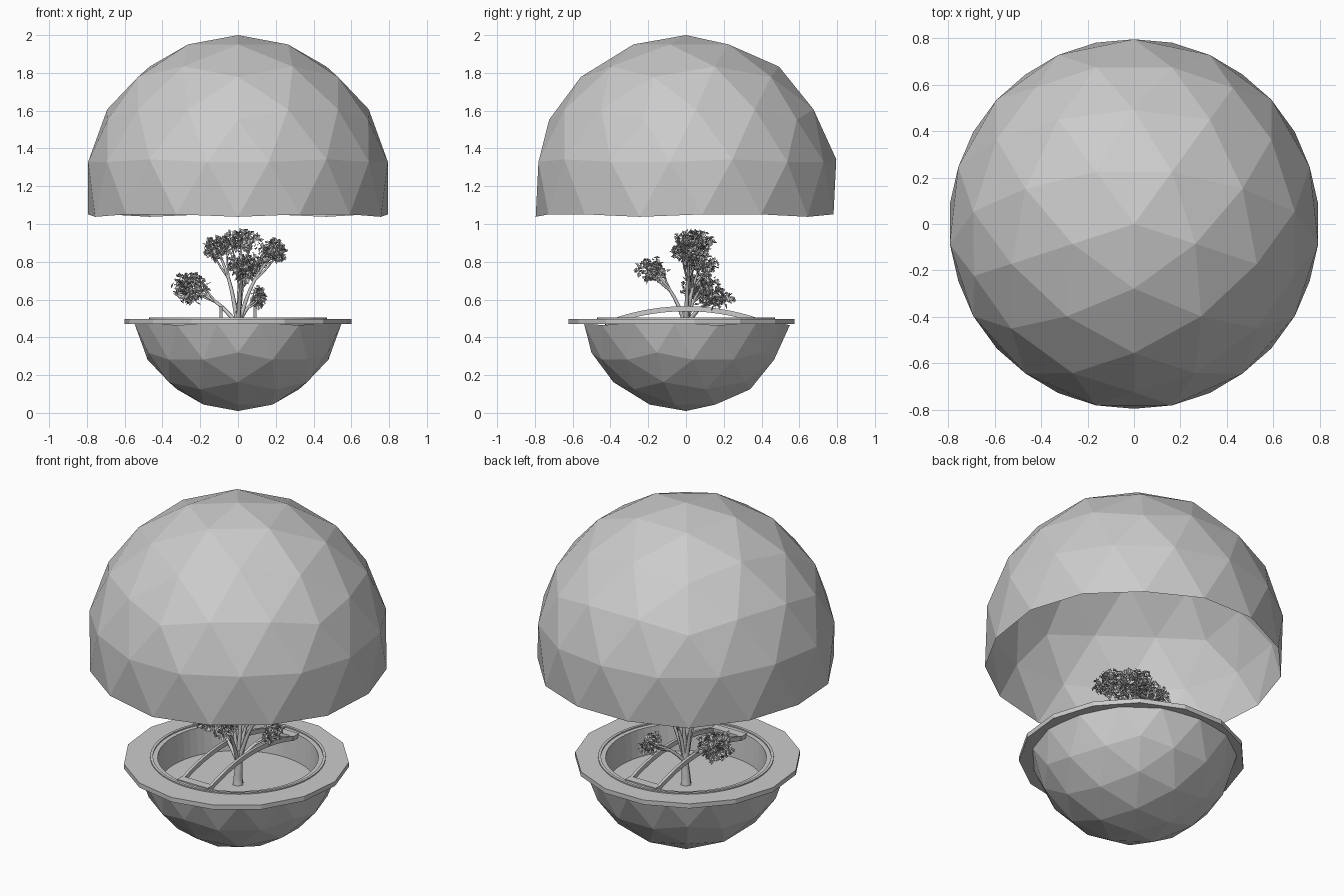
import bpy, bmesh, math, random
from mathutils import Vector, Matrix

random.seed(4)
cube = bpy.data.objects.get("Cube")
if cube:
    bpy.data.objects.remove(cube, do_unlink=True)

grey = bpy.data.materials.new("plain_grey")
grey.use_nodes = True
COLOUR = (0.6, 0.6, 0.6, 1)
grey.diffuse_color = COLOUR
grey.node_tree.nodes["Principled BSDF"].inputs["Base Color"].default_value = COLOUR


def add_mesh(name, bm):
    mesh = bpy.data.meshes.new(name)
    bm.to_mesh(mesh)
    bm.free()
    mesh.materials.append(grey)
    ob = bpy.data.objects.new(name, mesh)
    bpy.context.collection.objects.link(ob)
    return ob


def geodesic(name, radius, centre_z, lowest, flip=1):
    """Three-frequency geodesic shell, kept above a unit height, optionally upside down."""
    base = bmesh.new()
    bmesh.ops.create_icosphere(base, subdivisions=1, radius=1)
    base.transform(Matrix.Rotation(-math.pi / 2, 4, 'Z'))
    bm = bmesh.new()
    n = 3
    for face in base.faces:
        a, b, c = (v.co for v in face.verts)

        def point(i, j):
            return bm.verts.new((a * (n - i - j) + b * i + c * j).normalized())
        for i in range(n):
            for j in range(n - i):
                bm.faces.new((point(i, j), point(i + 1, j), point(i, j + 1)))
                if i + j < n - 1:
                    bm.faces.new((point(i + 1, j), point(i + 1, j + 1), point(i, j + 1)))
    base.free()
    bmesh.ops.remove_doubles(bm, verts=bm.verts[:], dist=0.001)
    low = [v for v in bm.verts if v.co.z < lowest]
    bmesh.ops.delete(bm, geom=low, context='VERTS')
    for v in bm.verts:
        v.co = Vector((v.co.x, v.co.y, v.co.z * flip)) * radius
        v.co.z += centre_z
    if flip < 0:
        bmesh.ops.reverse_faces(bm, faces=bm.faces[:])
    return add_mesh(name, bm)


def lathe(name, profile, steps=60, sides=None, centre_y=0.0, closed=False):
    """Turn a profile; points marked True follow a polygon outline with the given sides."""
    bm = bmesh.new()
    rings = []
    for r, z, cornered in profile:
        ring = []
        for k in range(steps):
            t = 2 * math.pi * k / steps
            rad, cy = r, 0
            if cornered:
                half = math.pi / sides
                rad = r * math.cos(half) / math.cos(t % (2 * half) - half)
                cy = centre_y
            ring.append(bm.verts.new((rad * math.sin(t), cy - rad * math.cos(t), z)))
        rings.append(ring)
    pairs = list(zip(rings, rings[1:] + rings[:1])) if closed else list(zip(rings, rings[1:]))
    for lo, hi in pairs:
        for k in range(steps):
            m = (k + 1) % steps
            bm.faces.new((lo[k], lo[m], hi[m], hi[k]))
    if not closed:
        bm.faces.new(rings[0])
    bmesh.ops.recalc_face_normals(bm, faces=bm.faces[:])
    return add_mesh(name, bm)


# Faceted shells
geodesic("dome", 0.81, 1.19, -0.25)
geodesic("bowl", 0.56, 0.57, 0.15, flip=-1)

# Rim, raised lip and planting well
lathe("rim", [(0.43, 0.47, False), (0.605, 0.47, True), (0.605, 0.497, True), (0.43, 0.497, False)],
      sides=15, centre_y=-0.017, closed=True)
lathe("lip", [(0.455, 0.49, False), (0.47, 0.49, False), (0.47, 0.504, False), (0.455, 0.504, False)],
      closed=True)
lathe("planting_well", [(0.42, 0.34, False), (0.43, 0.497, False)])


def box(name, centre, size):
    bm = bmesh.new()
    bmesh.ops.create_cube(bm, size=1)
    bm.transform(Matrix.Translation(centre) @ Matrix.Diagonal((*size, 1)))
    return add_mesh(name, bm)


# Arched footbridge: two beams with a plank at each end
def arch_beam(name, x, width=0.016, steps=16):
    bm = bmesh.new()
    rows = []
    for k in range(steps + 1):
        s = 2 * k / steps - 1
        top, low = 0.502 + 0.063 * (1 - s * s), 0.475 + 0.063 * (1 - s * s)
        rows.append([bm.verts.new((x + dx * width / 2, 0.38 * s, z))
                     for dx, z in ((-1, low), (1, low), (1, top), (-1, top))])
    for a, b in zip(rows, rows[1:]):
        for k in range(4):
            m = (k + 1) % 4
            bm.faces.new((a[k], a[m], b[m], b[k]))
    bm.faces.new(rows[0])
    bm.faces.new(rows[-1])
    bmesh.ops.recalc_face_normals(bm, faces=bm.faces[:])
    return add_mesh(name, bm)


for side, sign in (("left", 1), ("right", -1)):
    arch_beam(side + "_bridge_beam", sign * 0.09)
for end, sign in (("front", -1), ("back", 1)):
    box(end + "_bridge_plank", (0, sign * 0.4, 0.49), (0.2, 0.05, 0.025))


# Trunk and branches as tapered tubes
def tube(name, points, thick, thin):
    curve = bpy.data.curves.new(name, 'CURVE')
    curve.dimensions = '3D'
    curve.bevel_depth = 1
    curve.bevel_resolution = 1
    curve.resolution_u = 5
    curve.use_fill_caps = True
    spline = curve.splines.new('BEZIER')
    spline.bezier_points.add(len(points) - 1)
    for k, (bp, co) in enumerate(zip(spline.bezier_points, points)):
        bp.co = co
        bp.handle_left_type = bp.handle_right_type = 'AUTO'
        bp.radius = thick + (thin - thick) * k / (len(points) - 1)
    temp = bpy.data.objects.new(name + "_path", curve)
    bpy.context.collection.objects.link(temp)
    mesh = bpy.data.meshes.new_from_object(temp.evaluated_get(bpy.context.evaluated_depsgraph_get()))
    bpy.data.objects.remove(temp, do_unlink=True)
    mesh.materials.clear()
    mesh.materials.append(grey)
    bpy.context.collection.objects.link(bpy.data.objects.new(name, mesh))


tube("trunk", [(0, 0, 0.335), (0, 0, 0.37), (0.005, 0, 0.45), (0, 0, 0.54)], 0.032, 0.018)

# Leaf clumps: centre, spread, leaf count
clumps = [
    ((-0.25, 0.08, 0.66), (0.10, 0.11, 0.09), 330),
    ((0.19, 0.02, 0.85), (0.08, 0.10, 0.07), 230),
    ((-0.11, 0.04, 0.87), (0.08, 0.09, 0.07), 200),
    ((0.02, 0.04, 0.91), (0.11, 0.11, 0.06), 260),
    ((0.03, -0.18, 0.76), (0.08, 0.09, 0.07), 190),
    ((0.05, 0.08, 0.79), (0.12, 0.10, 0.06), 200),
    ((0.11, 0.17, 0.61), (0.04, 0.09, 0.06), 110),
]
for k, (centre, spread, count) in enumerate(clumps, 1):
    c = Vector(centre)
    start = Vector((0, 0, 0.47))
    bend = Vector((c.x * 0.45, c.y * 0.45, 0.47 + (c.z - 0.47) * 0.6))
    tube(f"branch_{k}", [start, bend, c], 0.013, 0.005)
    for turn in (-1, 1):
        tip = c + Vector((turn * spread[0] * 0.6, -turn * spread[1] * 0.5, spread[2] * 0.5))
        tube(f"twig_{k}_{'a' if turn < 0 else 'b'}", [bend, bend.lerp(tip, 0.5) + Vector((0, 0, -0.015)), tip],
             0.007, 0.003)

    # Folded pointed leaves scattered through the clump
    bm = bmesh.new()
    for _ in range(count):
        d = Vector([random.gauss(0, 1) for _ in range(3)]).normalized() * random.uniform(0.35, 1)
        pos = c + Vector([d[i] * spread[i] for i in range(3)])
        size = random.uniform(0.02, 0.036)
        turn = Matrix.Rotation(random.uniform(0, 2 * math.pi), 3, 'Z') @ \
            Matrix.Rotation(random.uniform(-1.3, 1.3), 3, 'X') @ Matrix.Rotation(random.uniform(-1, 1), 3, 'Y')
        base, left, tip, right = [bm.verts.new(pos + turn @ (Vector(p) * size)) for p in
                                  ((0, -0.5, 0), (-0.4, 0.1, 0.15), (0, 0.6, 0), (0.4, 0.1, 0.15))]
        bm.faces.new((base, tip, left))
        bm.faces.new((base, right, tip))
    add_mesh(f"leaf_clump_{k}", bm)
